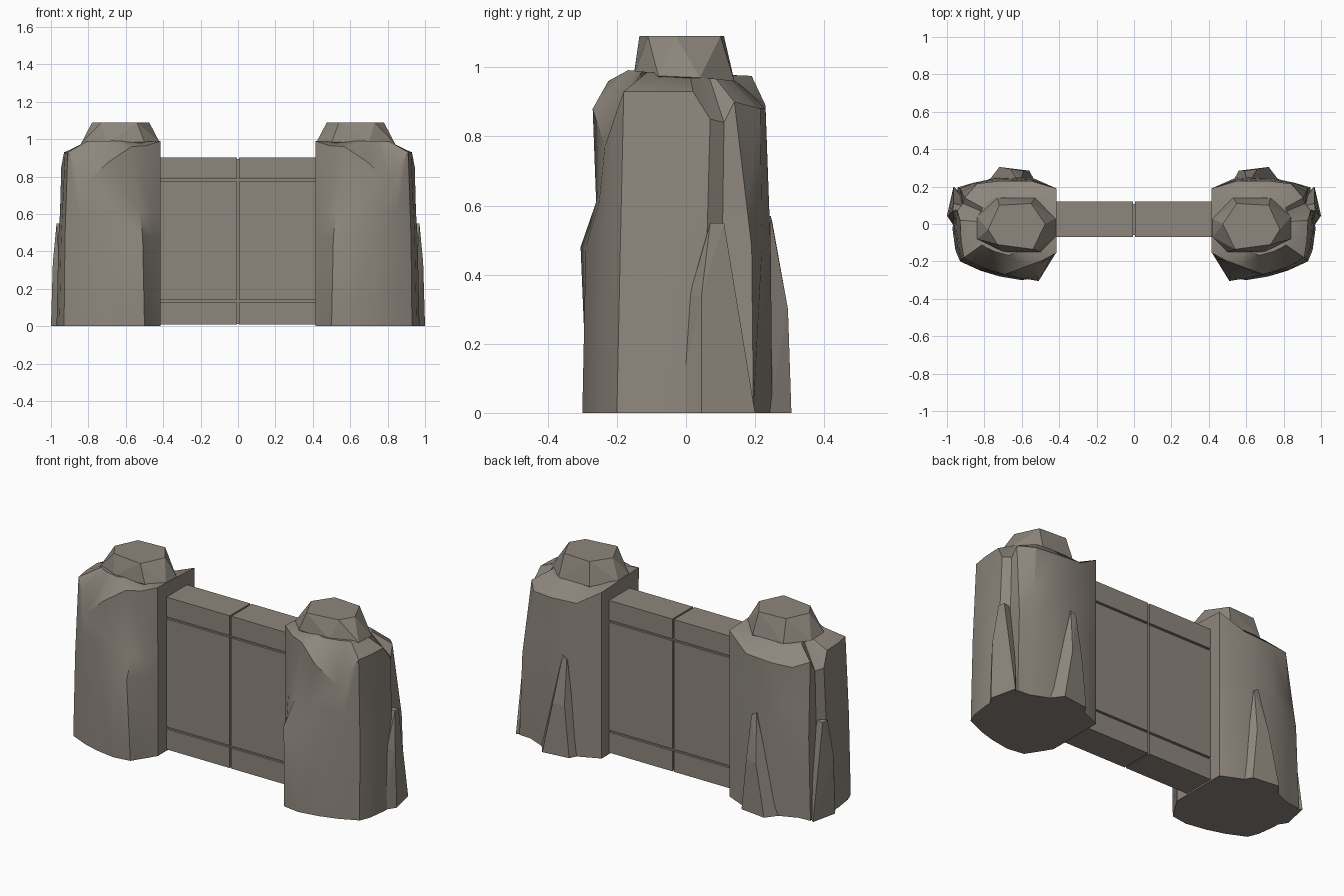
import bpy, bmesh, math
from mathutils import Vector

cube = bpy.data.objects.get("Cube")
if cube:
    bpy.data.objects.remove(cube, do_unlink=True)

stone = bpy.data.materials.new("warm grey stone")
stone.use_nodes = True
COLOUR = (0.27, 0.24, 0.205, 1)
stone.diffuse_color = COLOUR
bsdf = stone.node_tree.nodes["Principled BSDF"]
bsdf.inputs["Base Color"].default_value = COLOUR
bsdf.inputs["Roughness"].default_value = 0.9


def finish(name, bm, mirror=True, smooth=None):
    """Turn a bmesh into a named stone object, mirrored to the other side."""
    bmesh.ops.recalc_face_normals(bm, faces=bm.faces)
    mesh = bpy.data.meshes.new(name)
    bm.to_mesh(mesh)
    bm.free()
    mesh.materials.append(stone)
    ob = bpy.data.objects.new(name, mesh)
    bpy.context.collection.objects.link(ob)
    if smooth:
        bpy.ops.object.select_all(action='DESELECT')
        ob.select_set(True)
        bpy.context.view_layer.objects.active = ob
        bpy.ops.object.shade_smooth_by_angle(angle=math.radians(smooth))
    if mirror:
        mod = ob.modifiers.new("Mirror", 'MIRROR')
        mod.use_mirror_merge = False
    return ob


def hull(name, points):
    bm = bmesh.new()
    for p in points:
        bm.verts.new(p)
    res = bmesh.ops.convex_hull(bm, input=bm.verts)
    loose = [v for v in bm.verts if not v.link_faces]
    bmesh.ops.delete(bm, geom=loose, context='VERTS')
    bmesh.ops.dissolve_limit(bm, angle_limit=0.02, verts=bm.verts, edges=bm.edges)
    return finish(name, bm)


def block(name, x0, x1, y0, y1, z0, z1, mirror=True):
    bm = bmesh.new()
    bmesh.ops.create_cube(bm, size=1)
    for v in bm.verts:
        v.co = ((x0 + x1) / 2 + v.co.x * (x1 - x0),
                (y0 + y1) / 2 + v.co.y * (y1 - y0),
                (z0 + z1) / 2 + v.co.z * (z1 - z0))
    return finish(name, bm, mirror)


# Pillar columns, running round the rock: foot (x, y), waist (x, y), rim (x, y, z)
columns = [
    ((.415, -.15), (.415, -.15), (.415, -.155, .99)),
    ((.445, -.20), (.450, -.19), (.490, -.195, .965)),
    ((.500, -.285), (.510, -.305), (.570, -.225, .96)),
    ((.600, -.30), (.600, -.290), (.690, -.270, .88)),
    ((.720, -.28), (.740, -.265), (.810, -.235, .77)),
    ((.820, -.25), (.840, -.24), (.870, -.205, .86)),
    ((.930, -.20), (.925, -.19), (.910, -.18, .93)),
    ((.955, -.14), (.945, -.12), (.925, -.09, .93)),
    ((.970, -.03), (.960, -.02), (.930, .02, .93)),
    ((.965, .06), (.955, .06), (.945, .07, .85)),
    ((.930, .10), (.920, .105), (.915, .11, .84)),
    ((.945, .195), (.930, .19), (.905, .14, .90)),
    ((.870, .20), (.860, .22), (.840, .215, .88)),
    ((.750, .25), (.740, .245), (.720, .23, .88)),
    ((.550, .25), (.550, .24), (.550, .23, .89)),
    ((.415, .19), (.415, .19), (.415, .19, .975)),
]
WAIST, PINCH = 0.48, 0.61
rings = [[], [], [], [], []]
for i, (foot, waist, rim) in enumerate(columns):
    lower, top = Vector((*waist, WAIST)), Vector(rim)
    pinch = lower.lerp(top, (PINCH - WAIST) / (top.z - WAIST))
    if i in (2, 3):                     # the front bulge ends in a notch
        pinch.y = -.225 if i == 2 else -.26
    crown = Vector((.64 + (top.x - .64) * .64, top.y * .62, 0))
    crown.z = .975 - .1 * crown.y
    for ring, p in zip(rings, ((*foot, 0), lower, pinch, top, crown)):
        ring.append(p)

# Rock pillar: lofted rings closed at both ends
bm = bmesh.new()
loops = [[bm.verts.new(p) for p in ring] for ring in rings]
n = len(columns)
for a, b in zip(loops, loops[1:]):
    for i in range(n):
        j = (i + 1) % n
        bm.faces.new((a[i], a[j], b[j], b[i]))
bm.faces.new(loops[0][::-1])
bm.faces.new(loops[-1])
finish("rock_pillar", bm, smooth=30)

# Faceted cap stone on each pillar
cap_foot = [(.42, -.07, .985), (.42, .03, .98), (.50, -.15, .985), (.70, -.15, .98),
            (.84, -.08, .975), (.84, .04, .97), (.73, .14, .96), (.53, .14, .96)]
cap_top = [(.475, 0), (.54, -.135), (.73, -.11), (.78, -.03), (.72, .10), (.55, .11)]
hull("cap_stone", [(x, y, z) for x, y, z in cap_foot]
     + [(x, y, .9) for x, y in ((.5, -.1), (.75, -.1), (.75, .1), (.5, .1))]
     + [(x, y, 1.09) for x, y in cap_top])

# Rock spurs leaning on the outer side and on the back
hull("outer_spur", [(.95, -.03, 0), (1.0, .045, 0), (.965, .20, 0), (.85, .10, 0),
                    (.958, .01, .34), (.99, .045, .34),
                    (.97, .07, .55), (.965, .11, .55), (.88, .09, .55)])
hull("back_spur", [(.53, .23, 0), (.56, .285, 0), (.72, .305, 0), (.77, .24, 0),
                   (.65, .10, 0), (.59, .285, .30), (.66, .295, .30),
                   (.60, .25, .55), (.63, .245, .57), (.62, .10, .57)])

# Gate: a recessed core with two leaves of three slabs each
block("gate_core", -.5, .5, -.058, .108, .012, .893, mirror=False)
for name, z0, z1 in (("lower", .008, .128), ("middle", .140, .774), ("upper", .786, .902)):
    block(name + "_gate_slab", .005, .5, -.07, .12, z0, z1)
